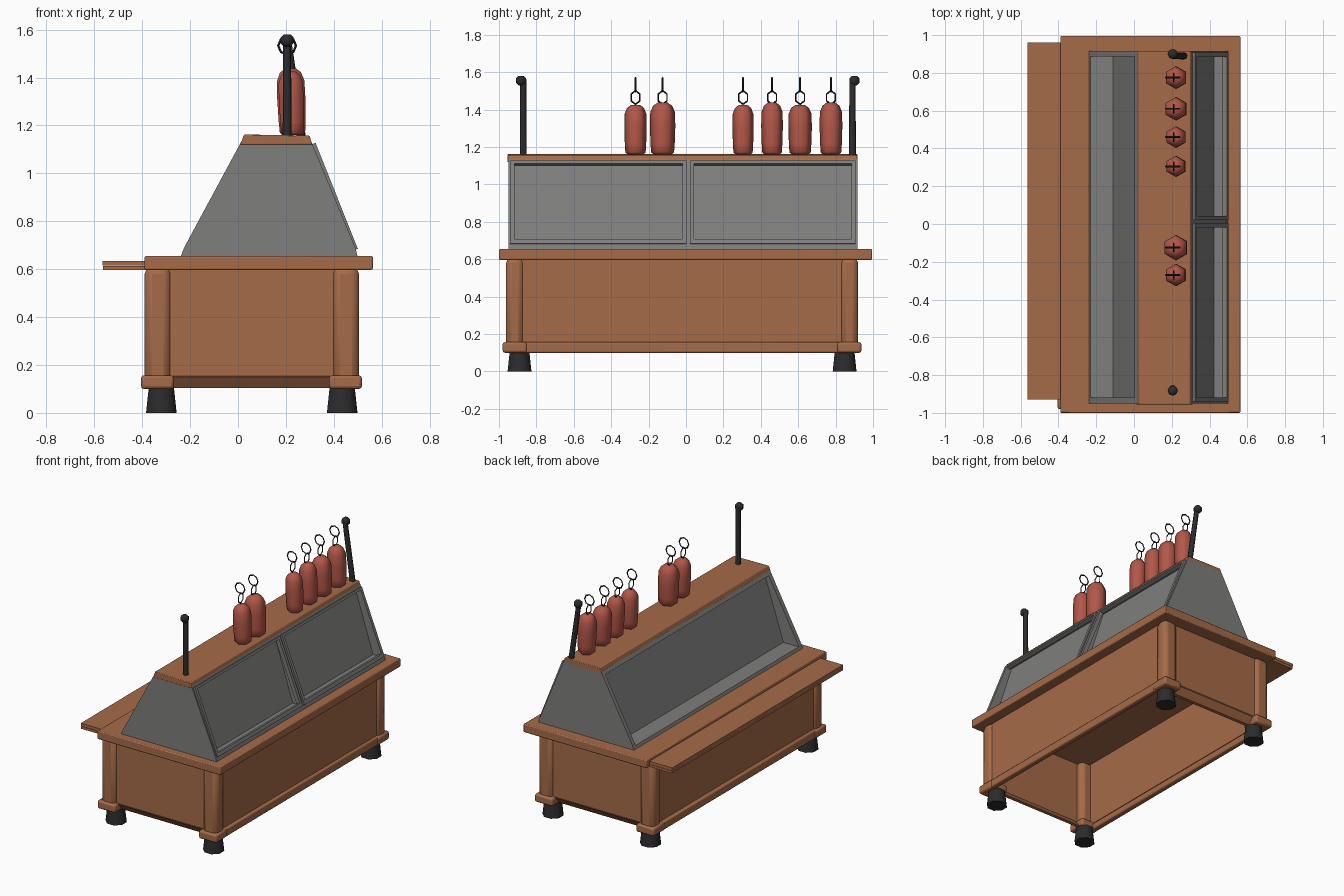
import bpy, bmesh
from math import pi
from mathutils import Vector, Matrix

if "Cube" in bpy.data.objects:
    bpy.data.objects.remove(bpy.data.objects["Cube"])


def material(name, rgb):
    m = bpy.data.materials.new(name)
    m.use_nodes = True
    m.diffuse_color = (*rgb, 1)
    m.node_tree.nodes["Principled BSDF"].inputs["Base Color"].default_value = (*rgb, 1)
    return m


WOOD = material("brown wood", (0.38, 0.147, 0.065))
STEEL = material("grey metal", (0.21, 0.21, 0.205))
BLACK = material("black iron", (0.025, 0.025, 0.027))
MEAT = material("sausage red", (0.45, 0.095, 0.065))


def finish(name, bm, mat, smooth=pi / 3.4, bevel=0):
    bmesh.ops.recalc_face_normals(bm, faces=bm.faces)
    mesh = bpy.data.meshes.new(name)
    bm.to_mesh(mesh)
    bm.free()
    mesh.materials.append(mat)
    ob = bpy.data.objects.new(name, mesh)
    bpy.context.collection.objects.link(ob)
    if bevel:
        mod = ob.modifiers.new("Bevel", "BEVEL")
        mod.width = bevel
        mod.segments = 2
    bpy.ops.object.select_all(action="DESELECT")
    ob.select_set(True)
    bpy.context.view_layer.objects.active = ob
    bpy.ops.object.shade_smooth_by_angle(angle=smooth)
    return ob


def box(name, x, y, z, mat, bevel=0):
    bm = bmesh.new()
    bmesh.ops.create_cube(bm, size=1)
    for v in bm.verts:
        v.co = [r[0] + (c + 0.5) * (r[1] - r[0]) for c, r in zip(v.co, (x, y, z))]
    return finish(name, bm, mat, bevel=bevel)


def prism(name, outline, y0, y1, mat, bevel=0):
    """Extrude an x-z outline along y."""
    bm = bmesh.new()
    face = bm.faces.new([bm.verts.new((x, y0, z)) for x, z in outline])
    for v in bmesh.ops.extrude_face_region(bm, geom=[face])["geom"]:
        if isinstance(v, bmesh.types.BMVert):
            v.co.y = y1
    return finish(name, bm, mat, bevel=bevel)


def lathe(name, profile, start, end, sides, mat, turn=0, smooth=pi / 3.4):
    """Rings of (radius, fraction) along the line from start to end."""
    bm = bmesh.new()
    start, end = Vector(start), Vector(end)
    rot = Vector((0, 0, 1)).rotation_difference(end - start).to_matrix()
    rings = []
    for r, t in profile:
        ring = [Matrix.Rotation(turn + 2 * pi * k / sides, 3, "Z") @ Vector((r, 0, 0))
                for k in range(sides)]
        rings.append([bm.verts.new(start.lerp(end, t) + rot @ p) for p in ring])
    for a, b in zip(rings, rings[1:]):
        for k in range(sides):
            j = (k + 1) % sides
            bm.faces.new((a[k], a[j], b[j], b[k]))
    bm.faces.new(rings[0])
    bm.faces.new(rings[-1])
    return finish(name, bm, mat, smooth)


def link_ring(name, centre, radius, thick, axis, sides, stretch=1):
    bpy.ops.mesh.primitive_torus_add(
        major_segments=sides, minor_segments=4, major_radius=radius,
        minor_radius=thick, location=centre,
        rotation=(pi / 2, 0, 0) if axis == "y" else (0, pi / 2, 0))
    ob = bpy.context.object
    ob.name = name
    ob.scale.x = stretch
    ob.data.materials.append(BLACK)


# Counter top and the serving shelf on one side
box("counter_top", (-0.39, 0.563), (-1, 0.995), (0.597, 0.655), WOOD, 0.006)
box("serving_shelf", (-0.565, -0.38), (-0.93, 0.96), (0.615, 0.635), WOOD)
box("shelf_support", (-0.563, -0.38), (-0.93, 0.96), (0.596, 0.613), WOOD)

# Corner posts with collars and feet
for sx, px in (("right", -0.335), ("left", 0.45)):
    for sy, py in (("front", -0.915), ("back", 0.873)):
        tag = sx + "_" + sy
        box("post_" + tag, (px - 0.055, px + 0.055), (py - 0.047, py + 0.047),
            (0.1, 0.61), WOOD, 0.03)
        box("collar_" + tag, (px - 0.07, px + 0.067), (py - 0.065, py + 0.065),
            (0.1, 0.157), WOOD, 0.012)
        fx = px + (0.015 if px < 0 else -0.015)
        fy = py + (0.025 if py < 0 else -0.025)
        lathe("foot_" + tag, [(0.069, 0), (0.057, 1)], (fx, fy, 0), (fx, fy, 0.105),
              8, BLACK, pi / 8)

# Cabinet walls and bottom rails, open underneath
for side, x, rail in (("right", -0.365, -0.38), ("left", 0.48, 0.492)):
    box("long_wall_" + side, (x - 0.01, x + 0.01), (-0.9, 0.86), (0.14, 0.61), WOOD)
    box("long_rail_" + side, (rail - 0.02, rail + 0.02), (-0.9, 0.86), (0.1, 0.157),
        WOOD, 0.008)
for side, y, out in (("front", -0.93, -1), ("back", 0.89, 1)):
    box("end_wall_" + side, (-0.33, 0.44), (y - 0.01, y + 0.01), (0.15, 0.61), WOOD)
    # The end rail leans inward towards its lower edge
    rail = box("end_rail_" + side, (-0.33, 0.44), (y - 0.012, y + 0.012),
               (0.103, 0.155), WOOD)
    for v in rail.data.vertices:
        if v.co.z < 0.12:
            v.co.y -= out * 0.04

# Metal hood: end plates, sunken core, sills and top rails
hood = [(-0.24, 0.65), (0.5, 0.65), (0.49, 0.69), (0.305, 1.135), (0.015, 1.135),
        (-0.225, 0.69)]
prism("hood_end_front", hood, -0.95, -0.918, STEEL)
prism("hood_end_back", hood, 0.888, 0.917, STEEL)
prism("hood_core", [(-0.12, 0.65), (0.435, 0.65), (0.28, 1.13), (0.04, 1.13)],
      -0.92, 0.89, STEEL)
prism("sill_right", [(-0.24, 0.65), (-0.1, 0.65), (-0.1, 0.675), (-0.23, 0.675)],
      -0.92, 0.89, STEEL)
prism("sill_left", [(0.5, 0.65), (0.4, 0.65), (0.4, 0.685), (0.49, 0.685)],
      -0.92, 0.89, STEEL)
prism("top_rail_right", [(0.015, 1.135), (0.002, 1.11), (0.07, 1.11), (0.07, 1.135)],
      -0.92, 0.89, STEEL)
prism("top_rail_left", [(0.305, 1.135), (0.317, 1.11), (0.25, 1.11), (0.25, 1.135)],
      -0.92, 0.89, STEEL)
prism("hood_divider", [(0.4, 0.66), (0.49, 0.68), (0.31, 1.125), (0.27, 1.125)],
      0.0, 0.025, STEEL)
prism("hood_cap", [(0.01, 1.12), (0.31, 1.12), (0.298, 1.158), (0.025, 1.162)],
      -0.955, 0.917, WOOD, 0.004)


# Two sloping window frames
def slope_bar(name, y0, y1, t0, t1):
    low, high = Vector((0.487, 0.68)), Vector((0.311, 1.122))
    a, b, out = low.lerp(high, t0), low.lerp(high, t1), Vector((0.013, 0.005))
    prism(name, [a - out, a + out, b + out, b - out], y0, y1, STEEL)


for tag, y0, y1 in (("front", -0.94, 0.004), ("back", 0.021, 0.907)):
    slope_bar("frame_bottom_" + tag, y0, y1, 0, 0.05)
    slope_bar("frame_top_" + tag, y0, y1, 0.965, 1)
    slope_bar("frame_start_" + tag, y0, y0 + 0.022, 0, 1)
    slope_bar("frame_end_" + tag, y1 - 0.022, y1, 0, 1)

# Iron uprights with round knobs, the back one leaning
for tag, bx, y, ky in (("front", 0.205, -0.87, -0.882), ("back", 0.265, 0.89, 0.9)):
    lathe("upright_" + tag, [(0.0185, 0), (0.0165, 1)], (bx, y, 1.15), (0.205, y, 1.56),
          8, BLACK)
    lathe("knob_" + tag, [(0.014, 0), (0.027, 0.25), (0.027, 0.75), (0.014, 1)],
          (0.205, ky, 1.53), (0.205, ky, 1.58), 8, BLACK)

# Hanging sausages, each with a link and a hook ring
shape = [(0.7, 0), (0.9, 0.04), (0.95, 0.2), (1, 0.55), (0.97, 0.82), (0.75, 0.94),
         (0.4, 1)]
for i, (y, r) in enumerate([(-0.27, 0.06), (-0.125, 0.068), (0.305, 0.057),
                            (0.46, 0.058), (0.61, 0.063), (0.775, 0.061)]):
    top = 1.425 + 0.012 * (i % 2)
    lathe(f"sausage_{i}", [(r * k, t) for k, t in shape], (0.228, y, 1.16),
          (0.218, y, top), 6, MEAT, pi / 6, pi / 2.6)
    link_ring(f"link_{i}", (0.21, y, 1.465), 0.027, 0.004, "x", 6, 1.35)
    link_ring(f"hook_ring_{i}", (0.205, y, 1.533), 0.037, 0.005, "y", 8)
